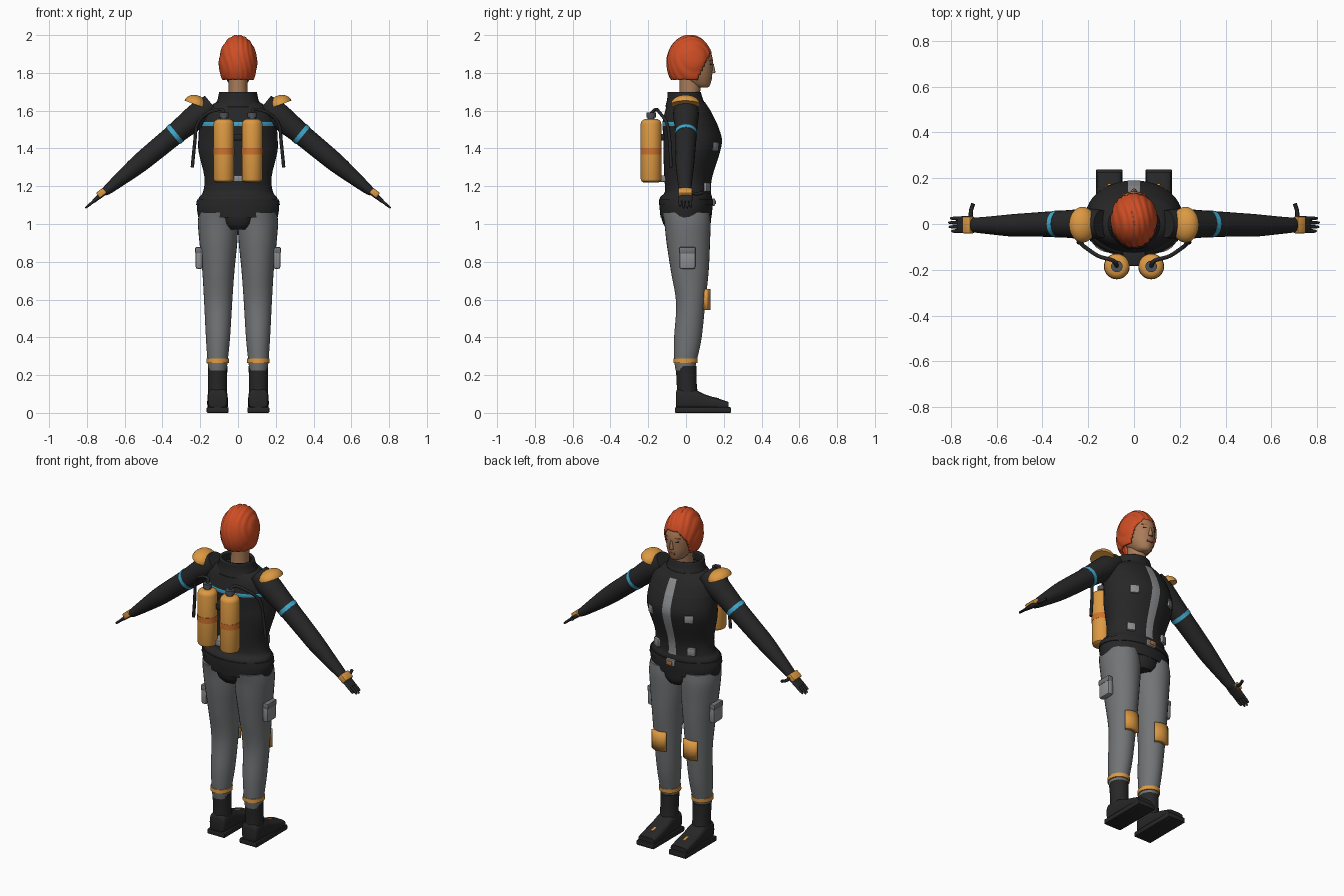
import bpy, bmesh, math
from mathutils import Vector, Matrix

if "Cube" in bpy.data.objects:
    bpy.data.objects.remove(bpy.data.objects["Cube"])

X, Y, Z = Vector((1, 0, 0)), Vector((0, 1, 0)), Vector((0, 0, 1))


def colour(name, r, g, b):
    m = bpy.data.materials.new(name)
    m.use_nodes = True
    m.diffuse_color = (r, g, b, 1)
    bsdf = m.node_tree.nodes["Principled BSDF"]
    bsdf.inputs["Base Color"].default_value = (r, g, b, 1)
    bsdf.inputs["Roughness"].default_value = 0.7
    return m


BLACK = colour("black fabric", .02, .02, .021)
GREY = colour("grey fabric", .17, .175, .18)
PALE = colour("pale grey", .27, .275, .285)
METAL = colour("dark metal", .08, .085, .095)
AMBER = colour("amber", .72, .32, .055)
ORANGE = colour("orange", .62, .17, .025)
CYAN = colour("cyan", .05, .4, .62)
HAIR = colour("red hair", .62, .075, .018)
SKIN = colour("skin", .4, .2, .1)
LIP = colour("lip", .3, .1, .06)


def finish(name, bm, mats, mirror=False, rule=None, angle=40):
    bmesh.ops.recalc_face_normals(bm, faces=bm.faces)
    if rule:
        for f in bm.faces:
            f.material_index = rule(f.calc_center_median())
    me = bpy.data.meshes.new(name)
    bm.to_mesh(me)
    bm.free()
    for m in mats if isinstance(mats, list) else [mats]:
        me.materials.append(m)
    me.polygons.foreach_set("use_smooth", [True] * len(me.polygons))
    me.set_sharp_from_angle(angle=math.radians(angle))
    ob = bpy.data.objects.new(name, me)
    bpy.context.collection.objects.link(ob)
    if mirror:
        ob.modifiers.new("Mirror", "MIRROR").use_mirror_merge = False
    return ob


def spline(p, k):
    """Smoothly interpolate rows of numbers."""
    out = []
    for i in range(len(p) - 1):
        a, b, c, d = p[max(i - 1, 0)], p[i], p[i + 1], p[min(i + 2, len(p) - 1)]
        for j in range(k):
            t = j / k
            out.append([.5 * (2 * q + (r - o) * t + (2 * o - 5 * q + 4 * r - s) * t * t
                              + (3 * q - o - 3 * r + s) * t ** 3)
                        for o, q, r, s in zip(a, b, c, d)])
    return out + [p[-1]]


def tube(name, rows, mats, u=X, v=Y, n=24, k=4, power=1, caps=True, **kw):
    """Loft elliptical rings; each row is x, y, z, radius along u, radius along v."""
    bm = bmesh.new()
    rings = []
    for x, y, z, ru, rv in spline(rows, k):
        ring = []
        for i in range(n):
            a = math.tau * i / n
            c, s = math.cos(a), math.sin(a)
            c, s = (math.copysign(abs(w) ** power, w) for w in (c, s))
            ring.append(bm.verts.new(Vector((x, y, z)) + u * ru * c + v * rv * s))
        rings.append(ring)
    for r, q in zip(rings, rings[1:]):
        for i in range(n):
            bm.faces.new((r[i], r[(i + 1) % n], q[(i + 1) % n], q[i]))
    if caps:
        bm.faces.new(rings[0])
        bm.faces.new(rings[-1])
    return finish(name, bm, mats, **kw)


def box(name, loc, size, mat, rot=(0, 0, 0), bevel=.006, **kw):
    bm = bmesh.new()
    bmesh.ops.create_cube(bm, size=1, matrix=Matrix.Diagonal((*size, 1)))
    bmesh.ops.bevel(bm, geom=bm.edges[:], offset=bevel, segments=2, affect="EDGES", profile=.5)
    turn = Matrix.Rotation(rot[2], 4, "Z") @ Matrix.Rotation(rot[1], 4, "Y") @ Matrix.Rotation(rot[0], 4, "X")
    bm.transform(Matrix.Translation(loc) @ turn)
    return finish(name, bm, mat, **kw)


def hose(name, pts, r, mat):
    cu = bpy.data.curves.new(name, "CURVE")
    cu.dimensions, cu.bevel_depth, cu.bevel_resolution, cu.use_fill_caps = "3D", r, 2, True
    sp = cu.splines.new("POLY")
    pts = spline(pts, 5)
    sp.points.add(len(pts) - 1)
    for p, co in zip(sp.points, pts):
        p.co = (*co, 1)
    cu.materials.append(mat)
    bpy.context.collection.objects.link(bpy.data.objects.new(name, cu))


# Jacket: centre zip panel at the chest, cyan line across the back
def jacket_rule(c):
    if c.y > 0 and abs(c.x) < .029 and 1.16 < c.z < 1.61:
        return 1
    return 2 if c.y < 0 and 1.52 < c.z < 1.54 else 0


tube("jacket", [(0, 0, 1.035, .21, .135), (0, 0, 1.09, .218, .14), (0, 0, 1.14, .207, .138),
                (0, .01, 1.17, .185, .122), (0, .012, 1.25, .178, .127), (0, .03, 1.38, .208, .15),
                (0, .035, 1.45, .21, .155), (0, .022, 1.52, .205, .147), (0, .018, 1.54, .203, .142),
                (0, .01, 1.6, .18, .12), (0, 0, 1.645, .115, .1)],
     [BLACK, PALE, CYAN], n=48, rule=jacket_rule)
collar = tube("collar", [(0, 0, 1.62, .125, .11), (0, -.005, 1.66, .108, .095), (0, -.01, 1.7, .1, .088)],
              BLACK, n=32, caps=False)
collar.modifiers.new("Thickness", "SOLIDIFY").thickness = .014
tube("belt", [(0, 0, 1.1, .222, .144), (0, 0, 1.13, .217, .144)], BLACK, n=48, k=1)
tube("crotch_panel", [(0, .01, .97, .055, .105), (0, .005, 1.0, .085, .125), (0, 0, 1.05, .1, .135)],
     BLACK, power=.7)
box("buckle", (0, .145, 1.115), (.06, .018, .04), PALE)
box("buckle_centre", (0, .154, 1.115), (.03, .008, .02), ORANGE, bevel=.002)
box("chest_patches", (.125, .152, 1.41), (.05, .02, .048), PALE, rot=(0, 0, -.55), mirror=True)
box("waist_patches", (.115, .112, 1.195), (.048, .02, .048), PALE, rot=(0, 0, -.45), mirror=True)

# Arms, with the frame running down the sleeve
slope = math.atan2(.826, 1)
along = Vector((math.cos(slope), 0, -math.sin(slope)))
across = Vector((math.sin(slope), 0, math.cos(slope)))


def on_arm(x, y=0, lift=0):
    return Vector((x, y, 1.475 - .826 * (x - .335))) + across * lift


def arm_rows(rows):
    return [(*on_arm(x, y), ry, rv) for x, y, ry, rv in rows]


def sleeve(name, rows, mat, **kw):
    return tube(name, arm_rows(rows), mat, u=Y, v=across, mirror=True, **kw)


sleeve("sleeves", [(.14, 0, .06, .055), (.2, 0, .068, .066), (.27, 0, .062, .062), (.34, 0, .057, .056),
                   (.45, -.003, .052, .053), (.53, -.006, .049, .049), (.62, -.006, .04, .037),
                   (.69, -.005, .033, .026), (.71, -.005, .03, .018)], BLACK)
sleeve("sleeve_stripes", [(.326, 0, .0595, .0595), (.344, 0, .0585, .0585)], CYAN, k=1)
sleeve("palms", [(.69, -.004, .028, .017), (.72, -.002, .036, .014), (.76, -.003, .036, .01),
                 (.768, -.003, .03, .007)], BLACK, power=.8)
for i, tip in enumerate((.795, .806, .808, .8)):
    y = -.031 + .0185 * i
    sleeve("fingers_%d" % (i + 1), [(.752, y, .0085, .008), (.785, y, .008, .0075), (tip, y, .005, .005)],
           BLACK, n=10, k=2)
for side, s in (("left", 1), ("right", -1)):
    hose(side + "_thumb", [(s * .712, .02, 1.165), (s * .712, .055, 1.16), (s * .702, .088, 1.165)], .009, BLACK)
box("wrist_devices", on_arm(.718, -.004, .008), (.046, .074, .034), AMBER, rot=(0, slope, 0), mirror=True)

# Shoulder pads: flattened domes leaning towards the neck
bm = bmesh.new()
bmesh.ops.create_uvsphere(bm, u_segments=28, v_segments=20, radius=1)
bmesh.ops.bisect_plane(bm, geom=bm.verts[:] + bm.edges[:] + bm.faces[:], plane_co=(0, 0, 0),
                       plane_no=(0, 0, -1), clear_outer=True)
bmesh.ops.holes_fill(bm, edges=[e for e in bm.edges if e.is_boundary])
bm.transform(Matrix.Translation((.225, -.003, 1.632)) @ Matrix.Rotation(-.35, 4, "Y")
             @ Matrix.Diagonal((.062, .078, .05, 1)))
finish("shoulder_pads", bm, AMBER, mirror=True)

# Legs
tube("trousers", [(.108, -.045 + .04, .225, .048, .05), (.108, -.002, .28, .054, .06),
                  (.106, .01, .4, .064, .073), (.105, .025, .58, .074, .077), (.104, .02, .75, .085, .1),
                  (.104, .012, .9, .1, .115), (.106, .008, 1.0, .106, .122), (.107, 0, 1.06, .1, .125)],
     GREY, n=32, mirror=True)
tube("ankle_bands", [(.108, -.003, .264, .06, .064), (.108, -.002, .287, .06, .064)], AMBER, k=1, mirror=True)
box("thigh_pouches", (.206, .007, .82), (.036, .085, .115), PALE, bevel=.01, mirror=True)
box("pouch_flaps", (.209, .007, .86), (.036, .088, .036), GREY, bevel=.008, mirror=True)
# Knee pads: open curved shells
bm = bmesh.new()
cols = []
for i in range(9):
    a = math.radians(-42 + 10.5 * i)
    cols.append([bm.verts.new((.105 + .074 * math.sin(a), .05 + .079 * math.cos(a), z)) for z in (.545, .6, .655)])
for p, q in zip(cols, cols[1:]):
    for j in range(2):
        bm.faces.new((p[j], q[j], q[j + 1], p[j + 1]))
pads = finish("knee_pads", bm, AMBER)
pads.modifiers.new("Thickness", "SOLIDIFY").thickness = .028
pads.modifiers.new("Mirror", "MIRROR").use_mirror_merge = False

# Boots
tube("boot_shafts", [(.108, .01, .06, .052, .06), (.108, .004, .15, .05, .053), (.108, 0, .248, .052, .055)],
     BLACK, mirror=True)
tube("boot_uppers", [(.108, -.054, .065, .035, .035), (.108, -.04, .072, .051, .055),
                     (.108, .04, .07, .054, .054), (.108, .1, .058, .055, .04), (.108, .17, .046, .055, .03),
                     (.108, .225, .038, .053, .02)], BLACK, u=X, v=Z, power=.6, mirror=True)
box("boot_soles", (.108, .09, .015), (.116, .298, .03), BLACK, mirror=True)
box("boot_tabs", (.108, .15, .079), (.014, .05, .008), AMBER, rot=(-.2, 0, 0), bevel=.002, mirror=True)

# Air tanks with valves, brackets and hoses
ty = -.185


def column(name, x, y, rows, mat, **kw):
    return tube(name, [(x, y, z, r, r) for z, r in rows], mat, mirror=True, **kw)


column("tanks", .075, ty, [(1.22, .04), (1.227, .051), (1.24, .055), (1.53, .055), (1.545, .05), (1.555, .035)],
       AMBER, k=1, n=32)
column("tank_bands", .075, ty, [(1.368, .0565), (1.402, .0565)], ORANGE, k=1, n=32)
column("tank_valves", .075, ty, [(1.55, .018), (1.563, .018), (1.564, .025), (1.59, .025)], METAL, k=1)
for z in (1.24, 1.46):
    box("tank_bracket", (0, -.145, z), (.1, .075, .035), PALE if z < 1.3 else BLACK)
for side, s in (("left", 1), ("right", -1)):
    hose(side + "_hose", [(s * .075, ty, 1.585), (s * .09, -.16, 1.606), (s * .155, -.14, 1.59),
                          (s * .215, -.1, 1.53), (s * .23, -.085, 1.42), (s * .242, -.08, 1.3)], .009, BLACK)

# Neck and head
tube("neck", [(0, .015, 1.6, .055, .055), (0, .02, 1.7, .05, .055), (0, .025, 1.8, .052, .06)], SKIN)
tube("head", [(0, .085, 1.722, .022, .03), (0, .075, 1.735, .042, .052), (0, .055, 1.775, .066, .082),
              (0, .048, 1.82, .076, .093), (0, .043, 1.87, .08, .099), (0, .035, 1.92, .073, .09),
              (0, .03, 1.95, .05, .06)], SKIN, n=32)
tube("nose", [(0, .136, 1.8, .014, .018), (0, .137, 1.81, .013, .018), (0, .136, 1.85, .007, .01)], SKIN, n=12)
box("lips", (0, .134, 1.77), (.036, .009, .012), LIP, bevel=.003)
box("eyes", (.032, .131, 1.845), (.024, .008, .009), BLACK, rot=(0, 0, -.35), bevel=.003, mirror=True)
box("eyebrows", (.034, .131, 1.866), (.034, .008, .006), HAIR, rot=(0, .1, -.35), bevel=.002, mirror=True)

# Hair: streaked cap, open around the face and neck
bm = bmesh.new()
bmesh.ops.create_uvsphere(bm, u_segments=72, v_segments=44, radius=1)
for v in bm.verts:
    x, y, z = v.co
    streak = .965 + .04 * abs(math.sin(11 * x + 2.5 * y + 1.5 * math.sin(3 * z)))
    v.co = Vector((.102 * x, .124 * y, .15 * z)) * streak + Vector((0, .02, 1.852))


def is_open(c):
    return c.z < 1.762 or (c.z < 1.905 and c.y > .06 + .5 * (c.z - 1.765))


bmesh.ops.delete(bm, geom=[f for f in bm.faces if is_open(f.calc_center_median())], context="FACES")
hair = finish("hair", bm, HAIR, angle=60)
hair.modifiers.new("Thickness", "SOLIDIFY").thickness = .014
